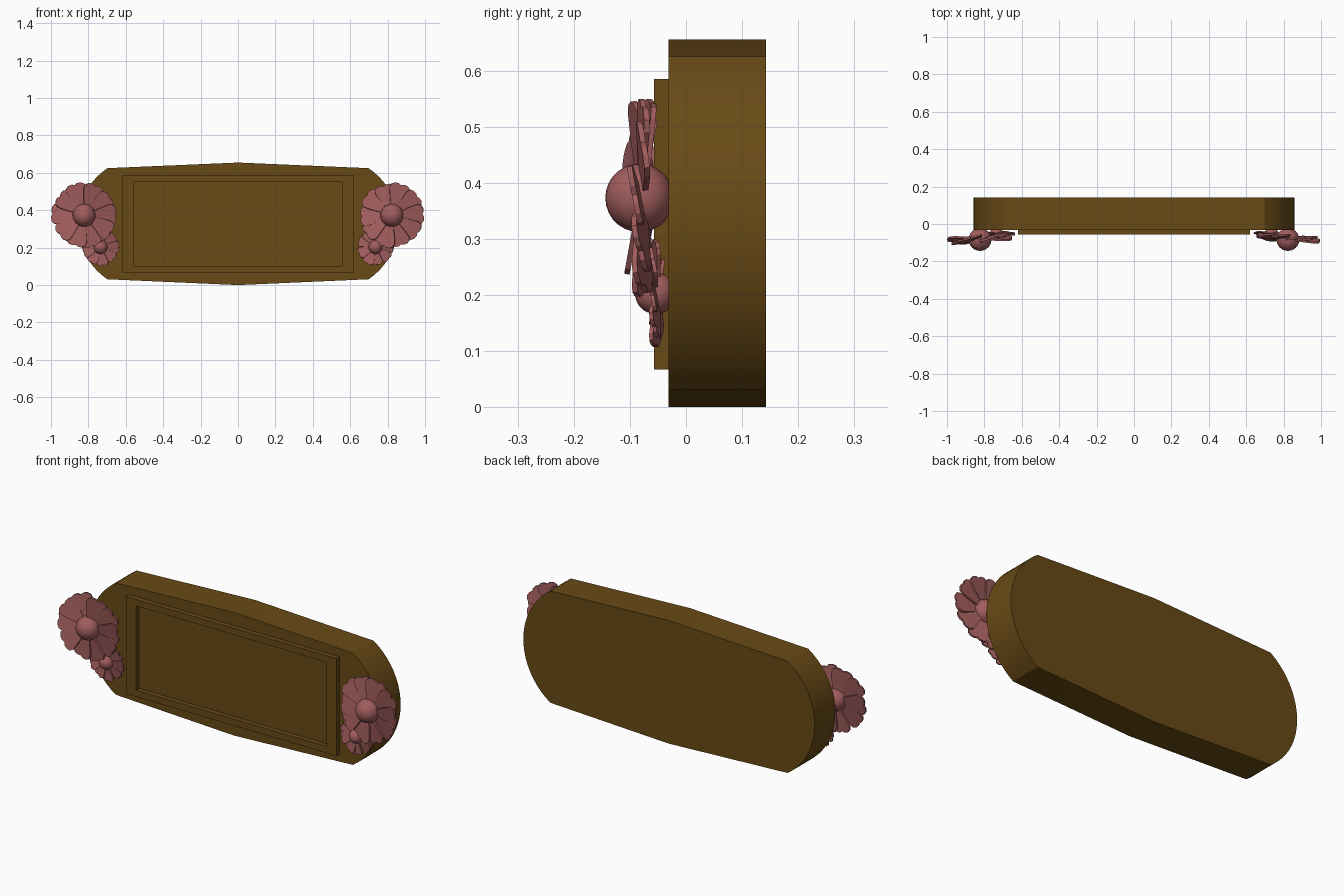
import bpy, bmesh, math, random
from mathutils import Matrix, Vector

if "Cube" in bpy.data.objects:
    bpy.data.objects.remove(bpy.data.objects["Cube"])

random.seed(4)


def material(name, color):
    m = bpy.data.materials.new(name)
    m.diffuse_color = (*color, 1)
    m.use_nodes = True
    m.node_tree.nodes["Principled BSDF"].inputs["Base Color"].default_value = m.diffuse_color
    return m


WOOD = material("brown_wood", (0.14, 0.068, 0.008))
PINK = material("dusty_pink", (0.36, 0.11, 0.11))


def finish(name, bm, mat, angle=30):
    bmesh.ops.recalc_face_normals(bm, faces=bm.faces)
    me = bpy.data.meshes.new(name)
    bm.to_mesh(me)
    bm.free()
    me.materials.append(mat)
    ob = bpy.data.objects.new(name, me)
    bpy.context.collection.objects.link(ob)
    bpy.ops.object.select_all(action='DESELECT')
    ob.select_set(True)
    bpy.context.view_layer.objects.active = ob
    bpy.ops.object.shade_smooth_by_angle(angle=math.radians(angle))
    return ob


def prism(bm, outline, y0, y1, matrix=Matrix()):
    """Extrude an xz outline from y0 to y1."""
    front = [bm.verts.new(matrix @ Vector((x, y0, z))) for x, z in outline]
    back = [bm.verts.new(matrix @ Vector((x, y1, z))) for x, z in outline]
    bm.faces.new(front)
    bm.faces.new(back[::-1])
    n = len(outline)
    for i in range(n):
        j = (i + 1) % n
        bm.faces.new((front[i], front[j], back[j], back[i]))


# Plaque body: shallow peaked top and bottom, arched ends
R, cx, cz = 0.357, 0.50, 0.328
a = math.asin(0.297 / R)
right = [(cx + R * math.cos(t), cz + R * math.sin(t))
         for t in [a - 2 * a * i / 20 for i in range(21)]]
outline = [(0, 0.655)] + right + [(0, 0)] + [(-x, z) for x, z in reversed(right)]
bm = bmesh.new()
prism(bm, outline, -0.031, 0.143)
finish("plaque_body", bm, WOOD, 20)

# Raised rectangular border with an open middle
bm = bmesh.new()
loops = []
for hx, z0, z1 in ((0.62, 0.067, 0.585), (0.56, 0.102, 0.55)):
    for y in (-0.057, -0.029):
        loops.append([bm.verts.new((x, y, z)) for x, z in
                      ((-hx, z0), (hx, z0), (hx, z1), (-hx, z1))])
of, ob_, inf, inb = loops
for p, q in ((of, inf), (of, ob_), (inf, inb), (ob_, inb)):
    for i in range(4):
        j = (i + 1) % 4
        bm.faces.new((p[i], p[j], q[j], q[i]))
finish("raised_border", bm, WOOD)

# Flowers: notched, slightly twisted petals around a domed centre
half = [(0.12, -0.06), (0.60, -0.25), (0.80, -0.32), (0.92, -0.30),
        (0.99, -0.20), (1.0, -0.09)]
PETAL = half + [(0.96, 0)] + [(x, -z) for x, z in reversed(half)]


def flower(name, x, y, z, radius, dome, count, thick, lean):
    bm = bmesh.new()
    for i in range(count):
        m = (Matrix.Translation((x, y + (i % 2 - 0.5) * thick * 0.6, z))
             @ Matrix.Rotation(lean, 4, 'Z')
             @ Matrix.Rotation(2 * math.pi * i / count + random.uniform(-.06, .06), 4, 'Y')
             @ Matrix.Rotation(random.uniform(-.06, .06), 4, 'Z')
             @ Matrix.Rotation(math.radians(11), 4, 'X')
             @ Matrix.Scale(radius * random.uniform(0.95, 1.0), 4))
        t = thick / radius / 2
        prism(bm, PETAL, -t, t, m)
    finish(name + "_petals", bm, PINK, 25)
    bm = bmesh.new()
    bmesh.ops.create_uvsphere(bm, u_segments=24, v_segments=14, radius=dome,
                              matrix=Matrix.Translation((x, y - dome * 0.08, z)))
    finish(name + "_centre", bm, PINK, 40)


for side, s in (("left", -1), ("right", 1)):
    flower(side + "_large_flower", s * 0.823, -0.078, 0.373, 0.177, 0.061, 10,
           0.010, -s * 0.08)
    flower(side + "_small_flower", s * 0.735, -0.051, 0.203, 0.100, 0.037, 9,
           0.007, -s * 0.05)
